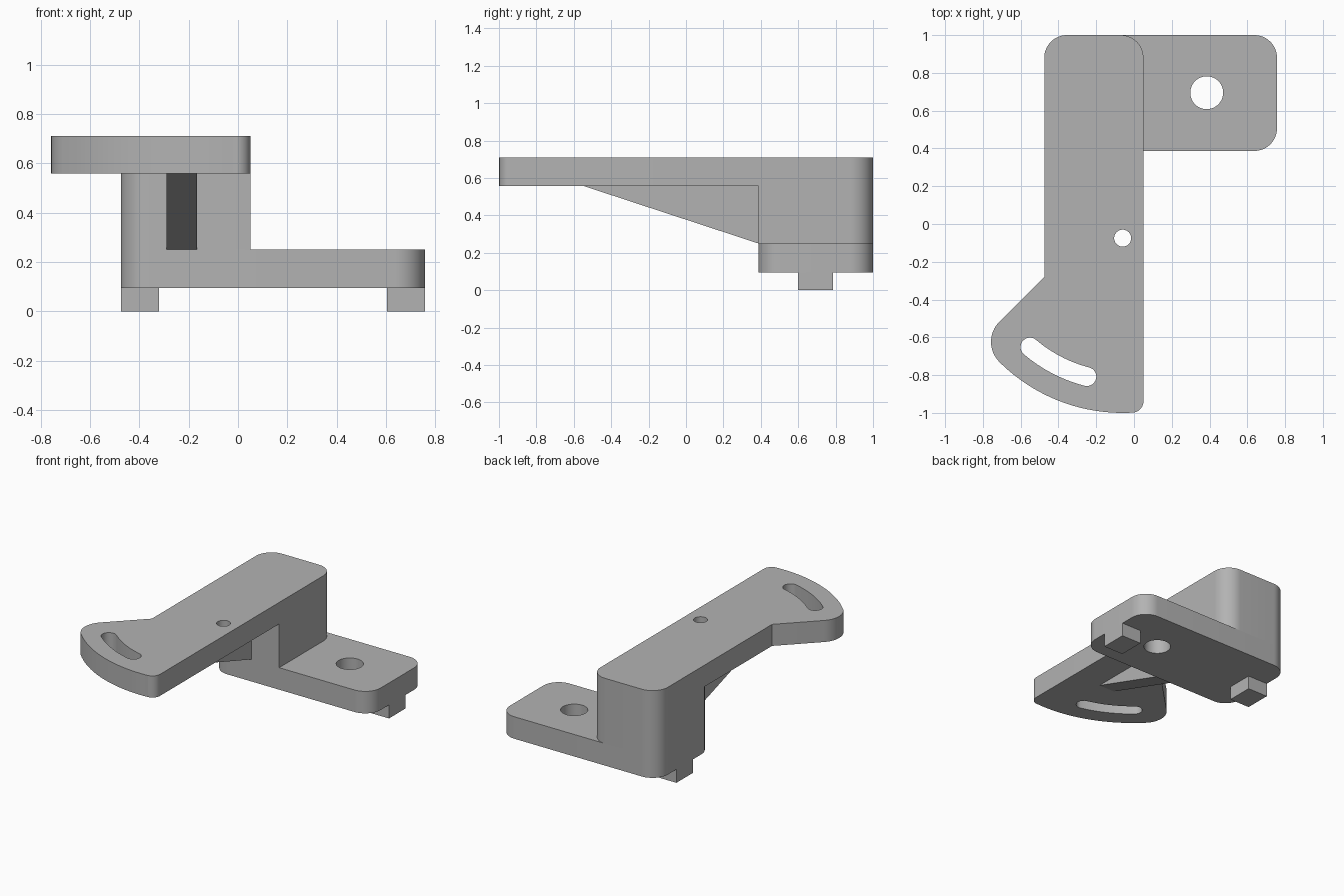
import bpy, bmesh
from math import sin, cos, radians

cube = bpy.data.objects.get("Cube")
if cube:
    bpy.data.objects.remove(cube, do_unlink=True)

grey = bpy.data.materials.new("plain grey")
grey.use_nodes = True
COLOUR = (0.45, 0.45, 0.45, 1)
grey.diffuse_color = COLOUR
grey.node_tree.nodes["Principled BSDF"].inputs["Base Color"].default_value = COLOUR

LEFT, RIGHT, EDGE = -0.475, 0.05, 0.757    # shared x limits
FRONT, BACK = 0.387, 1.0                   # base depth
BOTTOM, STEP, UNDER, TOP = 0.095, 0.25, 0.558, 0.71
R = 0.12                                   # corner radius
PIVOT = (-0.06, -0.075)


def arc(centre, r, start, end, steps=16):
    angles = [radians(start + (end - start) * i / steps) for i in range(steps + 1)]
    return [(centre[0] + r * cos(a), centre[1] + r * sin(a)) for a in angles]


def circle(centre, r):
    return arc(centre, r, 0, 360, 48)[:-1]


def on_sweep(r, angle):
    return arc(PIVOT, r, angle, angle, 1)[0]


def plate(name, outline, z0, z1, holes=()):
    """Extrude a flat outline, leaving its holes open."""
    curve = bpy.data.curves.new(name, "CURVE")
    curve.dimensions = "2D"
    curve.fill_mode = "BOTH"
    curve.extrude = (z1 - z0) / 2
    for loop in (outline, *holes):
        spline = curve.splines.new("POLY")
        spline.points.add(len(loop) - 1)
        for point, (x, y) in zip(spline.points, loop):
            point.co = (x, y, 0, 1)
        spline.use_cyclic_u = True
    ob = bpy.data.objects.new(name, curve)
    bpy.context.collection.objects.link(ob)
    bpy.ops.object.select_all(action="DESELECT")
    ob.select_set(True)
    bpy.context.view_layer.objects.active = ob
    bpy.ops.object.convert(target="MESH")
    ob = bpy.context.object
    bm = bmesh.new()
    bm.from_mesh(ob.data)
    bmesh.ops.remove_doubles(bm, verts=bm.verts, dist=0.0001)
    bmesh.ops.translate(bm, verts=bm.verts, vec=(0, 0, (z0 + z1) / 2))
    bmesh.ops.dissolve_limit(bm, angle_limit=0.01, verts=bm.verts, edges=bm.edges)
    bmesh.ops.recalc_face_normals(bm, faces=bm.faces)
    bm.to_mesh(ob.data)
    bm.free()
    ob.data.materials.clear()
    ob.data.materials.append(grey)
    bpy.ops.object.shade_smooth_by_angle(angle=radians(30))
    return ob


# Rounded corners shared by the base, column and arm
back_left = arc((LEFT + R, BACK - R), R, 90, 180)
back_right = arc((RIGHT - R, BACK - R), R, 0, 90)
front_left = arc((LEFT + R, FRONT + R), R, 180, 270)

# Base plate with bolt hole
base = (arc((EDGE - R, BACK - R), R, 0, 90) + back_left + front_left
        + arc((EDGE - R, FRONT + R), R, 270, 360))
plate("base_plate", base, BOTTOM, STEP, [circle((0.385, 0.695), 0.087)])

# Upright column
plate("column", back_right + back_left + front_left + [(RIGHT, FRONT)], STEP, UNDER)

# Arm ending in a fan, with pivot hole and curved slot
arm = (back_right + back_left + [(LEFT, -0.28)]
       + arc((-0.607, -0.624), 0.15, 135, 225)
       + arc(PIVOT, 0.925, 225, 273.3, 32)
       + arc((RIGHT - 0.06, -0.9386), 0.06, 273.3, 360))
A0, A1, MID, HALF = 229.6, 255.5, 0.757, 0.05
slot = (arc(PIVOT, MID + HALF, A0, A1)
        + arc(on_sweep(MID, A1), HALF, A1, A1 + 180)[1:]
        + arc(PIVOT, MID - HALF, A1, A0)[1:]
        + arc(on_sweep(MID, A0), HALF, A0 + 180, A0 + 360)[1:-1])
plate("arm", arm, UNDER, TOP, [circle(PIVOT, 0.045), slot])

# Locating feet
for name, x0, x1 in (("foot_right", LEFT, -0.32), ("foot_left", 0.604, EDGE)):
    plate(name, [(x0, 0.6), (x1, 0.6), (x1, 0.785), (x0, 0.785)], 0, BOTTOM)

# Triangular rib under the arm
bm = bmesh.new()
profile = [(FRONT, STEP), (FRONT, UNDER), (-0.55, UNDER)]
face = bm.faces.new([bm.verts.new((-0.29, y, z)) for y, z in profile])
sweep = bmesh.ops.extrude_face_region(bm, geom=[face])["geom"]
bmesh.ops.translate(bm, vec=(0.123, 0, 0),
                    verts=[v for v in sweep if isinstance(v, bmesh.types.BMVert)])
bmesh.ops.recalc_face_normals(bm, faces=bm.faces)
mesh = bpy.data.meshes.new("rib")
bm.to_mesh(mesh)
bm.free()
mesh.materials.append(grey)
bpy.context.collection.objects.link(bpy.data.objects.new("rib", mesh))
